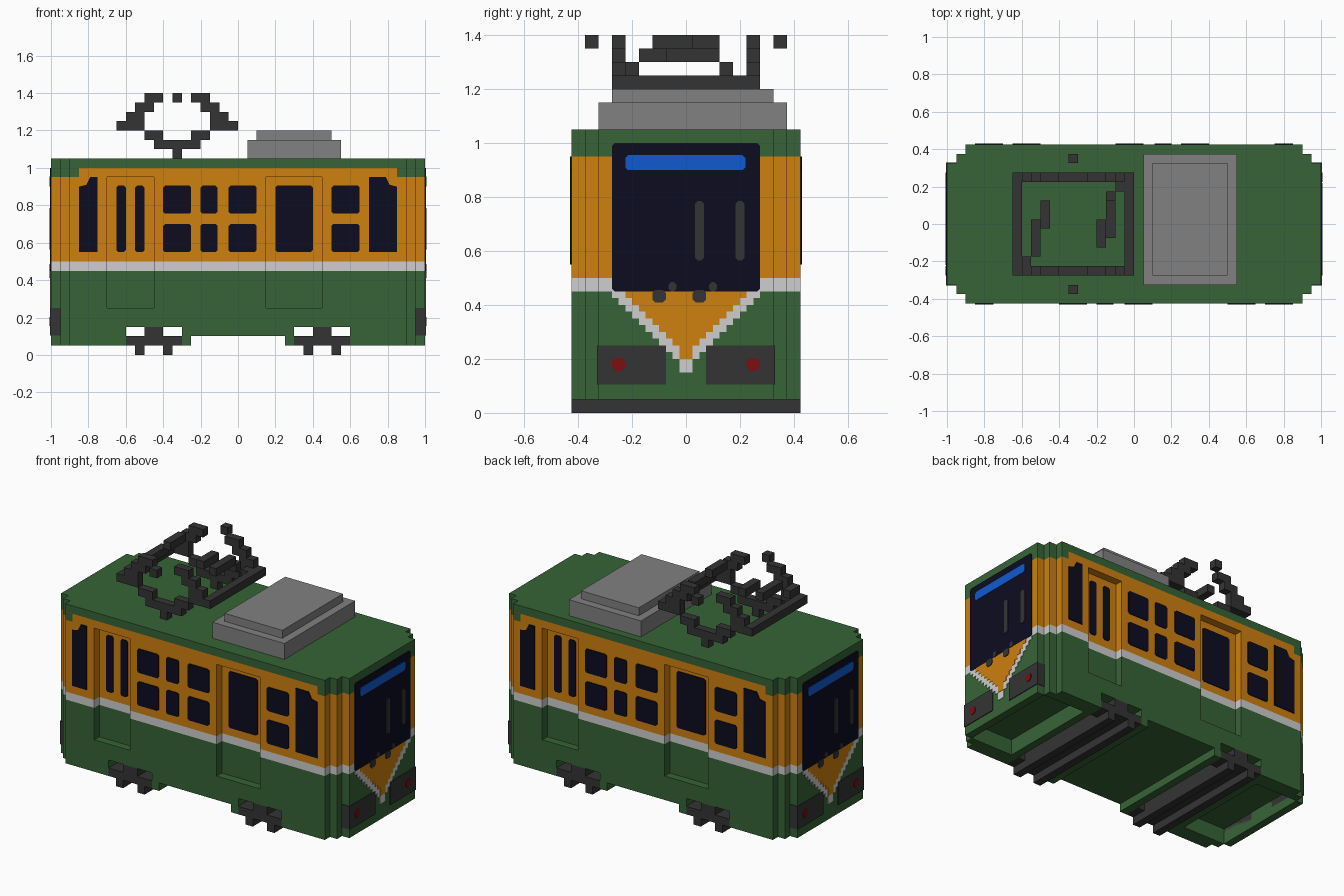
import bpy, bmesh
from mathutils import Vector

if "Cube" in bpy.data.objects:
    bpy.data.objects.remove(bpy.data.objects["Cube"])

def material(name, r, g, b):
    m = bpy.data.materials.new(name)
    m.diffuse_color = (r, g, b, 1)
    m.use_nodes = True
    m.node_tree.nodes["Principled BSDF"].inputs["Base Color"].default_value = m.diffuse_color
    return m

GREEN = material("green paint", 0.038, 0.127, 0.037)
ORANGE = material("orange paint", 0.62, 0.215, 0.0045)
WHITE = material("off white stripe", 0.62, 0.62, 0.62)
GREY = material("roof unit grey", 0.22, 0.22, 0.22)
DARK = material("dark metal", 0.034, 0.034, 0.034)
GLASS = material("dark glass", 0.0037, 0.0037, 0.0144)
BLUE = material("blue sign", 0.005, 0.102, 0.62)
RED = material("red lamp", 0.2, 0.0044, 0.006)

def finish(name, bm, mats):
    bmesh.ops.recalc_face_normals(bm, faces=bm.faces)
    me = bpy.data.meshes.new(name)
    bm.to_mesh(me)
    bm.free()
    for m in mats:
        me.materials.append(m)
    ob = bpy.data.objects.new(name, me)
    bpy.context.collection.objects.link(ob)
    return ob

def prism(bm, low, high):
    """Solid between two matching outlines."""
    a = [bm.verts.new(p) for p in low]
    b = [bm.verts.new(p) for p in high]
    n = len(a)
    bm.faces.new(a)
    bm.faces.new(b[::-1])
    for i in range(n):
        j = (i + 1) % n
        bm.faces.new((a[i], a[j], b[j], b[i]))

def boxes(name, mat, items, both_ends=False):
    bm = bmesh.new()
    for x0, x1, y0, y1, z0, z1 in items:
        for s in ((1, -1) if both_ends else (1,)):
            ring = [(x0, y0), (x1, y0), (x1, y1), (x0, y1)]
            prism(bm, [(s * x, s * y, z0) for x, y in ring],
                  [(s * x, s * y, z1) for x, y in ring])
    return finish(name, bm, [mat])

def rounded(u0, u1, z0, z1, c=0.01):
    return [(u0 + c, z0), (u1 - c, z0), (u1, z0 + c), (u1, z1 - c),
            (u1 - c, z1), (u0 + c, z1), (u0, z1 - c), (u0, z0 + c)]

def plates(name, mat, side, items, thick=0.005):
    """Thin plates on the front side or right end, repeated turned 180 degrees."""
    bm = bmesh.new()
    for base, outline in items:
        for s in (1, -1):
            def place(d):
                if side == "front":
                    return [(s * u, -s * (base + d), z) for u, z in outline]
                return [(s * (base + d), s * u, z) for u, z in outline]
            prism(bm, place(0), place(thick))
    return finish(name, bm, [mat])

# Body: block grid with stepped corners, door recesses, wheel bays and end hollows
def both(*v):
    return sorted({s * x for x in v for s in (1, -1)})

XS = both(0.15, 0.25, 0.3, 0.45, 0.6, 0.65, 0.7, 0.85, 0.9, 0.95, 1.0)
YS = both(0.325, 0.375, 0.425)
ZS = [0.05, 0.1, 0.15, 0.25, 0.45, 0.5, 0.95, 1.0, 1.05]

def solid(x, y, z):
    ax, ay = abs(x), abs(y)
    if ax > 1 or ay > 0.425 or not 0.05 < z < 1.05:
        return False
    if (ax > 0.95 and ay > 0.325) or (ax > 0.9 and ay > 0.375):
        return False                                   # stepped corners
    u = x if y < 0 else -x
    if ay > 0.375 and 0.25 < z < 0.95 and (-0.7 < u < -0.45 or 0.15 < u < 0.45):
        return False                                   # doors
    if z < 0.15 and 0.3 < ax < 0.6:
        return False                                   # wheel bays
    if z < 0.1 and ax < 0.25:
        return False                                   # raised middle skirt
    if z < 0.15 and 0.65 < ax < 0.95 and ay < 0.325:
        return False                                   # hollows under the ends
    return True

def paint(x, z):
    if z > 1.0 or (z > 0.95 and abs(x) > 0.85) or z < 0.45:
        return 0
    return 1 if z > 0.5 else 2

bm = bmesh.new()
grid = (XS, YS, ZS)
for i in range(len(XS) - 1):
    for j in range(len(YS) - 1):
        for k in range(len(ZS) - 1):
            lo = Vector((XS[i], YS[j], ZS[k]))
            hi = Vector((XS[i + 1], YS[j + 1], ZS[k + 1]))
            mid = (lo + hi) / 2
            if not solid(*mid):
                continue
            for axis in range(3):
                for end in (lo, hi):
                    probe = mid.copy()
                    probe[axis] = end[axis] + (0.01 if end is hi else -0.01)
                    if solid(*probe):
                        continue
                    b, c = (axis + 1) % 3, (axis + 2) % 3
                    quad = []
                    for p, q in ((lo, lo), (hi, lo), (hi, hi), (lo, hi)):
                        v = Vector((0, 0, 0))
                        v[axis], v[b], v[c] = end[axis], p[b], q[c]
                        quad.append(bm.verts.new(v))
                    f = bm.faces.new(quad if end is hi else quad[::-1])
                    f.material_index = paint(mid.x, mid.z)
bmesh.ops.remove_doubles(bm, verts=bm.verts, dist=0.0005)
finish("tram_body", bm, [GREEN, ORANGE, WHITE])

# Side windows
W, D = 0.425, 0.375          # wall and recessed door planes
panes = [(W, [(-0.85, 0.55), (-0.75, 0.55), (-0.75, 0.95), (-0.79, 0.95),
              (-0.81, 0.91), (-0.85, 0.9)]),
         (W, [(0.7, 0.55), (0.85, 0.55), (0.85, 0.9), (0.81, 0.91),
              (0.79, 0.95), (0.7, 0.95)])]
for u0, u1 in ((-0.4, -0.25), (-0.2, -0.11), (-0.05, 0.1), (0.5, 0.65)):
    for z0 in (0.55, 0.755):
        panes.append((W, rounded(u0, u1, z0, z0 + 0.15)))
plates("side_windows", GLASS, "front", panes)
plates("door_windows", GLASS, "front",
       [(D, rounded(u0, u1, 0.55, 0.905))
        for u0, u1 in ((-0.65, -0.6), (-0.55, -0.5), (0.2, 0.4))])

# End windscreen, sign and wipers
plates("windscreen", GLASS, "end", [(1, rounded(-0.275, 0.275, 0.45, 1.0))])
plates("destination_sign", BLUE, "end", [(1, rounded(-0.225, 0.22, 0.9, 0.955))], 0.008)
wipers = []
for y in (0.05, 0.2):
    wipers += [(1, rounded(y - 0.017, y + 0.017, 0.565, 0.785)),
               (1, rounded(y - 0.115, y - 0.085, 0.45, 0.485)),
               (1, rounded(y - 0.175, y - 0.125, 0.41, 0.455))]
plates("wipers", DARK, "end", wipers, 0.009)

# Stepped V on the ends: white edge with orange inside
def steps(start):
    out = []
    for n in range(12):
        z = 0.15 + n * 0.025
        if z >= start - 0.001:
            h = max(0.025, z - start)
            out.append((1, [(-h, z), (h, z), (h, z + 0.025), (-h, z + 0.025)]))
    return out
plates("white_v", WHITE, "end", steps(0.15), 0.003)
plates("orange_v", ORANGE, "end", steps(0.2), 0.005)

# Headlamp housings wrap the first corner step
boxes("lamp_housings", DARK,
      [(0.95, 1.005, 0.075, 0.329, 0.105, 0.25),
       (0.95, 1.005, -0.329, -0.075, 0.105, 0.25)], True)
plates("red_lamps", RED, "end",
       [(1, rounded(y - 0.025, y + 0.025, 0.155, 0.203, 0.014)) for y in (-0.25, 0.25)], 0.009)

# Bogies with full-width wheel bars
bogie = []
for x in (0.35, 0.5):
    bogie.append((x, x + 0.05, -W, W, 0, 0.05))
bogie += [(0.35, 0.55, -W, W, 0.05, 0.1), (0.4, 0.5, -W, W, 0.1, 0.15)]
for y in (-W, W - 0.1):
    bogie += [(0.3, 0.35, y, y + 0.1, 0.05, 0.1), (0.55, 0.6, y, y + 0.1, 0.05, 0.1)]
boxes("bogies", DARK, bogie, True)

# Roof unit
boxes("roof_unit", GREY, [(0.05, 0.55, -0.325, 0.375, 1.05, 1.15),
                          (0.1, 0.5, -0.275, 0.325, 1.15, 1.2)])

# Pantograph: stepped hexagon arms at each side, joined by cross bars
C, S = -0.325, 0.05
arms = []
for z, near, far in ((1.1, 0.0, 0.125), (1.15, 0.075, 0.175), (1.2, 0.175, 0.325),
                     (1.25, 0.175, 0.275), (1.3, 0.125, 0.225), (1.35, 0.075, 0.175)):
    for y in (-0.275, 0.225):
        arms += [(C - far, C - near, y, y + S, z, z + S),
                 (C + near, C + far, y, y + S, z, z + S)]
for y in (-0.275, 0.225):
    arms.append((C - 0.025, C + 0.025, y, y + S, 1.05, 1.1))
boxes("pantograph_arms", DARK, arms)
boxes("pantograph_bars", DARK, [(x, x + S, -0.225, 0.225, 1.2, 1.25) for x in (-0.65, -0.05)])
boxes("pantograph_contacts", DARK,
      [(C - 0.025, C + 0.025, y, y + S, 1.35, 1.4) for y in (-0.375, 0.325)])
boxes("pantograph_braces", DARK,
      [(x, x + S, y0, y1, z, z + S) for x, y0, y1, z in (
          (-0.6, -0.225, -0.175, 1.25), (-0.55, -0.175, 0.025, 1.3),
          (-0.5, -0.025, 0.125, 1.35), (-0.1, 0.175, 0.225, 1.2),
          (-0.15, 0.125, 0.175, 1.25), (-0.15, -0.075, 0.125, 1.3),
          (-0.2, -0.125, 0.025, 1.35))])
